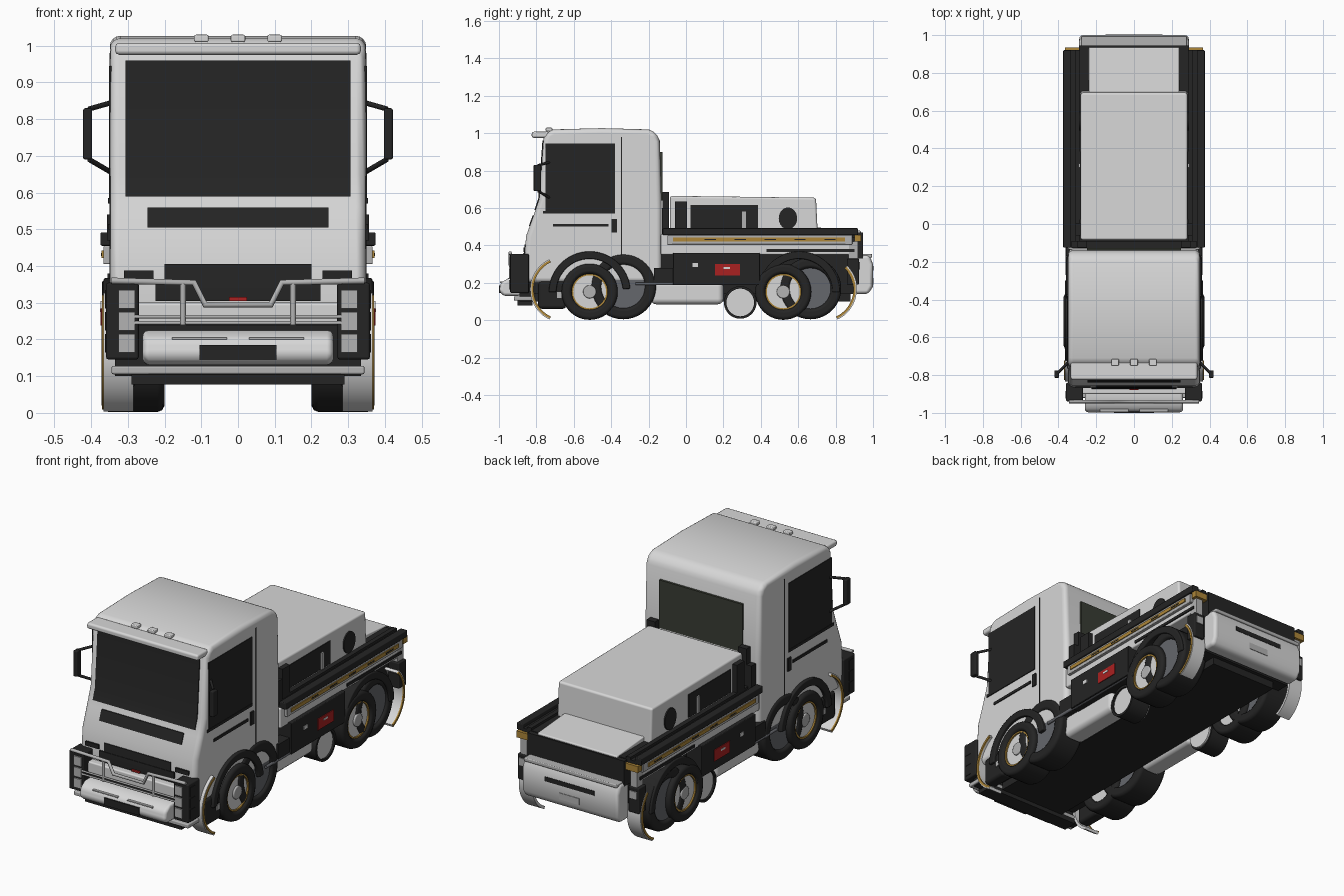
import bpy, bmesh, math

if "Cube" in bpy.data.objects:
    bpy.data.objects.remove(bpy.data.objects["Cube"])

def mat(name, r, g, b):
    m = bpy.data.materials.new(name)
    m.diffuse_color = (r, g, b, 1)
    m.use_nodes = True
    m.node_tree.nodes["Principled BSDF"].inputs["Base Color"].default_value = m.diffuse_color
    return m

WHITE = mat("light_grey_paint", .68, .68, .68)
BLACK = mat("black_plastic", .018, .018, .018)
GLASS = mat("rear_glass", .04, .045, .033)
GREY = mat("mid_grey_metal", .13, .135, .15)
SILVER = mat("silver_metal", .45, .45, .45)
GOLD = mat("gold_trim", .42, .24, .04)
RED = mat("red_marker", .4, .015, .015)

def finish(name, bm, m, bevel=0, seg=2):
    bmesh.ops.recalc_face_normals(bm, faces=bm.faces[:])
    me = bpy.data.meshes.new(name)
    bm.to_mesh(me)
    bm.free()
    ob = bpy.data.objects.new(name, me)
    bpy.context.collection.objects.link(ob)
    me.materials.append(m)
    bpy.ops.object.select_all(action='DESELECT')
    ob.select_set(True)
    bpy.context.view_layer.objects.active = ob
    bpy.ops.object.shade_smooth_by_angle(angle=math.radians(35))
    if bevel:
        b = ob.modifiers.new("bevel", 'BEVEL')
        b.width, b.segments, b.limit_method = bevel, seg, 'ANGLE'
        b.angle_limit = math.radians(35)
        b.harden_normals = True
    return ob

def prism(name, pts, x0, x1, m, bevel=0, seg=2):
    """Side profile of (y, z) points extruded across x."""
    bm = bmesh.new()
    f = bm.faces.new([bm.verts.new((x0, y, z)) for y, z in pts])
    ext = bmesh.ops.extrude_face_region(bm, geom=[f])
    bmesh.ops.translate(bm, vec=(x1 - x0, 0, 0),
                        verts=[v for v in ext['geom'] if isinstance(v, bmesh.types.BMVert)])
    return finish(name, bm, m, bevel, seg)

def box(name, x0, x1, y0, y1, z0, z1, m, bevel=0, seg=2):
    return prism(name, [(y0, z0), (y1, z0), (y1, z1), (y0, z1)], x0, x1, m, bevel, seg)

def pair(name, x0, x1, *rest):
    box(name + "_right", x0, x1, *rest)
    box(name + "_left", -x1, -x0, *rest)

def ring(name, y, z, ro, ri, x0, x1, m, a0=0, a1=360, bevel=0, n=40):
    """Band of rectangular section turned around the x axis."""
    bm = bmesh.new()
    full = a1 - a0 == 360
    loops = []
    for i in range(n if full else n + 1):
        a = math.radians(a0 + (a1 - a0) * i / n)
        loops.append([bm.verts.new((x, y + r * math.cos(a), z + r * math.sin(a)))
                      for x, r in ((x0, ro), (x1, ro), (x1, ri), (x0, ri))])
    for i in range(n):
        p, q = loops[i], loops[(i + 1) % len(loops)]
        for k in range(4):
            bm.faces.new((p[k], p[(k + 1) % 4], q[(k + 1) % 4], q[k]))
    if not full:
        bm.faces.new(loops[0])
        bm.faces.new(loops[-1])
    return finish(name, bm, m, bevel)

def disc(name, y, z, r, x0, x1, m, bevel=0, ys=1, n=32):
    pts = [(y + ys * r * math.cos(math.tau * i / n), z + r * math.sin(math.tau * i / n)) for i in range(n)]
    return prism(name, pts, x0, x1, m, bevel)

def tube(name, pts, r, m):
    cu = bpy.data.curves.new(name, 'CURVE')
    cu.dimensions, cu.bevel_depth, cu.bevel_resolution, cu.use_fill_caps = '3D', r, 3, True
    sp = cu.splines.new('POLY')
    sp.points.add(len(pts) - 1)
    for p, c in zip(sp.points, pts):
        p.co = (*c, 1)
    cu.materials.append(m)
    ob = bpy.data.objects.new(name, cu)
    bpy.context.collection.objects.link(ob)

# cab shell
FRONT = [(-.86, .2), (-.865, .32), (-.855, .45), (-.815, .56), (-.785, .65), (-.762, .97)]
prism("cab", FRONT + [(-.745, 1.005), (-.71, 1.02), (-.45, 1.027), (-.2, 1.02), (-.16, 1.003),
                      (-.14, .96), (-.13, .6), (-.13, .2)], -.349, .349, WHITE, .028, 4)

def front_y(z):
    for (ya, za), (yb, zb) in zip(FRONT, FRONT[1:]):
        if za <= z <= zb:
            return ya + (yb - ya) * (z - za) / (zb - za)

def front_plate(name, x, z0, z1, m, t=.005):
    zs = [z0] + [p[1] for p in FRONT if z0 < p[1] < z1] + [z1]
    prism(name, [(front_y(z) - t, z) for z in zs] + [(front_y(z) + .004, z) for z in zs[::-1]], -x, x, m)

# cab front details
front_plate("windshield", .307, .59, .96, BLACK)
front_plate("front_vent_strip", .247, .505, .56, BLACK)
front_plate("upper_grille", .2, .33, .405, BLACK)
front_plate("lower_grille", .225, .305, .36, BLACK, .008)
box("grille_marker", -.025, .025, -.88, -.865, .305, .315, RED)
pair("corner_vent", .23, .31, -.869, -.855, .365, .388, BLACK)
box("sun_visor", -.335, .335, -.825, -.73, .975, 1.008, WHITE, .012)
for i in (-1, 0, 1):
    box("roof_lamp", i * .1 - .02, i * .1 + .02, -.75, -.715, 1.01, 1.03, WHITE, .005)

# cab sides and back
pair("side_window", .34, .352, -.75, -.38, .58, .945, BLACK)
pair("window_sill", .34, .354, -.765, -.38, .57, .585, BLACK)
pair("door_seam", .34, .3505, -.348, -.342, .3, .98, BLACK)
pair("door_trim", .34, .354, -.71, -.415, .5, .515, BLACK)
pair("door_handle", .34, .357, -.397, -.37, .47, .54, BLACK)
box("rear_window", -.25, .25, -.14, -.126, .64, .9, GLASS)
for s in (-1, 1):
    box("mirror", s * .397, s * .422, -.815, -.775, .69, .83, BLACK, .006)
    for za, zb in ((.845, .828), (.655, .69)):
        tube("mirror_arm", [(s * .345, -.73, za), (s * .405, -.79, zb)], .007, BLACK)

# front bumper, bull bar and lamps
box("bumper_backing", -.335, .335, -.89, -.83, .1, .24, BLACK)
box("bumper_panel", -.29, .29, -.9, -.85, .24, .3, WHITE, .008)
prism("front_bumper", [(-.88, .13), (-.975, .13), (-1, .155), (-.99, .2), (-.95, .225), (-.88, .225)],
      -.26, .26, WHITE, .03, 3)
box("front_plate_recess", -.105, .105, -1.0, -.98, .145, .185, BLACK)
pair("bumper_crease", .03, .18, -.994, -.975, .2, .206, SILVER)
box("lower_bumper_strip", -.345, .345, -.92, -.82, .105, .128, SILVER, .006)
box("lower_bumper_lip", -.29, .29, -.9, -.82, .078, .105, BLACK)
pair("lamp_housing", .27, .36, -.94, -.84, .145, .355, BLACK, .008)
for z0, z1 in ((.165, .215), (.225, .275), (.285, .335)):
    pair("head_lamp", .28, .325, -.947, -.93, z0, z1, SILVER)
    pair("side_lamp", .355, .362, -.925, -.885, z0, z1, BLACK)
B = -.94
tube("bull_bar", [(-.345, B, .36), (-.12, B, .355), (-.09, B, .295), (.09, B, .295), (.12, B, .355), (.345, B, .36)],
     .009, SILVER)
for z in (.245, .262):
    tube("bull_bar_rung", [(-.28, B, z), (.28, B, z)], .005, SILVER)
for s in (-1, 1):
    tube("bull_bar_post", [(s * .15, B, .24), (s * .15, B, .355)], .008, SILVER)

# chassis and deck
box("chassis", -.28, .28, -.82, .9, .14, .42, BLACK)
box("belly_pan", -.2, .2, -.82, .88, .1, .15, BLACK)
box("side_skirt", -.35, .35, -.135, .88, .35, .46, WHITE, .008)
box("deck", -.345, .345, -.125, .92, .44, .472, BLACK)
pair("side_rail", .335, .375, -.125, .92, .455, .492, BLACK, .005)
pair("inner_rail", .285, .31, -.1, .92, .46, .485, BLACK)
pair("rail_band", .345, .367, -.1, .89, .405, .455, SILVER, .004)
pair("gold_stripe", .36, .372, -.07, .85, .422, .442, GOLD)
for i in range(5):
    pair("stripe_dash", .365, .373, .1 + i * .16, .16 + i * .16, .428, .435, BLACK)
pair("skirt_trim", .345, .356, .43, .9, .365, .38, BLACK)
pair("rear_corner_trim", .26, .365, .9, .935, .42, .455, GOLD)

# engine housing behind the cab
prism("engine_housing", [(-.085, .45), (.705, .45), (.695, .655), (-.085, .665)], -.283, .283, WHITE, .012)
box("cab_back_bar", -.33, .33, -.128, -.09, .45, .6, BLACK)
pair("air_stack", .25, .3, -.125, -.09, .47, .685, BLACK)
pair("filter_panel", .27, .31, -.06, .005, .47, .635, BLACK)
pair("engine_vent", .27, .287, .025, .385, .49, .615, BLACK)
pair("vent_latch", .28, .295, .3, .32, .49, .58, SILVER)
for s in (-1, 1):
    disc("round_port", .545, .545, .058, s * .27, s * .29, BLACK, 0, .85)
prism("tail_deck", [(.69, .45), (.935, .45), (.935, .478), (.69, .497)], -.24, .24, WHITE, .006)
box("tail_panel", -.29, .29, .88, .945, .33, .468, BLACK)

# rear bumper and tail lamps
prism("rear_bumper", [(.9, .14), (.975, .14), (1, .18), (1, .3), (.98, .35), (.9, .35)], -.29, .29, WHITE, .02, 3)
box("rear_bumper_slot", -.15, .15, .985, 1.002, .265, .29, BLACK)
box("rear_plate", -.06, .06, .985, 1.003, .19, .225, SILVER)
box("rear_bumper_ledge", -.28, .28, .9, .995, .335, .355, SILVER, .005)
pair("tail_lamp", .3, .365, .86, .925, .19, .33, BLACK, .006)
pair("tail_lamp_lens", .31, .355, .92, .93, .27, .31, SILVER)
pair("tail_post", .31, .35, .87, .92, .32, .42, SILVER)

# storage boxes, tanks and pipes low on the sides
pair("storage_box", .27, .37, -.07, .395, .19, .36, BLACK, .004)
pair("red_panel", .365, .374, .155, .29, .238, .3, RED)
pair("box_label", .365, .374, .035, .065, .285, .305, WHITE)
pair("panel_label", .37, .376, .2, .235, .275, .285, WHITE)
pair("fuel_tank", .2, .32, -.19, .2, .085, .21, WHITE, .03, 3)
pair("front_step", .28, .352, -.79, -.64, .06, .21, BLACK, .02)
pair("step_plate", .345, .358, -.69, -.665, .12, .15, SILVER)
pair("cab_step", .3, .36, -.17, -.07, .2, .28, BLACK)

for s in (-1, 1):
    def S(a):
        return s * a
    tube("side_pipe", [(S(.355), -.27, .195), (S(.355), .41, .195)], .008, GREY)
    disc("air_tank", .29, .095, .078, S(.2), S(.315), WHITE)
    ring("air_tank_band", .29, .095, .087, .074, S(.21), S(.325), BLACK)
    # wheels: outer ring with light hub, neighbour with grey hub
    for end, y1, y2, r2 in (("front", -.515, -.335, .175), ("rear", .52, .665, .165)):
        ring(end + "_tire", y1, .152, .15, .095, S(.2), S(.372), BLACK, bevel=.02)
        disc(end + "_hub", y1, .152, .096, S(.22), S(.352), WHITE)
        disc(end + "_hub_cap", y1, .152, .035, S(.34), S(.362), SILVER, .006)
        ring(end + "_rim_line", y1, .152, .096, .088, S(.33), S(.36), GOLD)
        ring(end + "_second_tire", y2, r2 + .005, r2, r2 * .65, S(.2), S(.36), BLACK, bevel=.02)
        disc(end + "_second_hub", y2, r2 + .005, r2 * .66, S(.22), S(.345), GREY)
    # wheel arches
    ring("front_arch", -.515, .15, .218, .178, S(.27), S(.366), BLACK, 5, 180, .006)
    ring("rear_arch", .605, .15, .218, .178, S(.27), S(.366), BLACK, 0, 175, .006)
    # light curved mud guards with gold edge
    for end, y, a0, a1 in (("front", -.655, 115, 245), ("rear", .735, -65, 45)):
        ring(end + "_mud_guard", y, .165, .178, .163, S(.285), S(.366), WHITE, a0, a1)
        ring(end + "_guard_edge", y, .165, .172, .16, S(.362), S(.37), GOLD, a0, a1)
